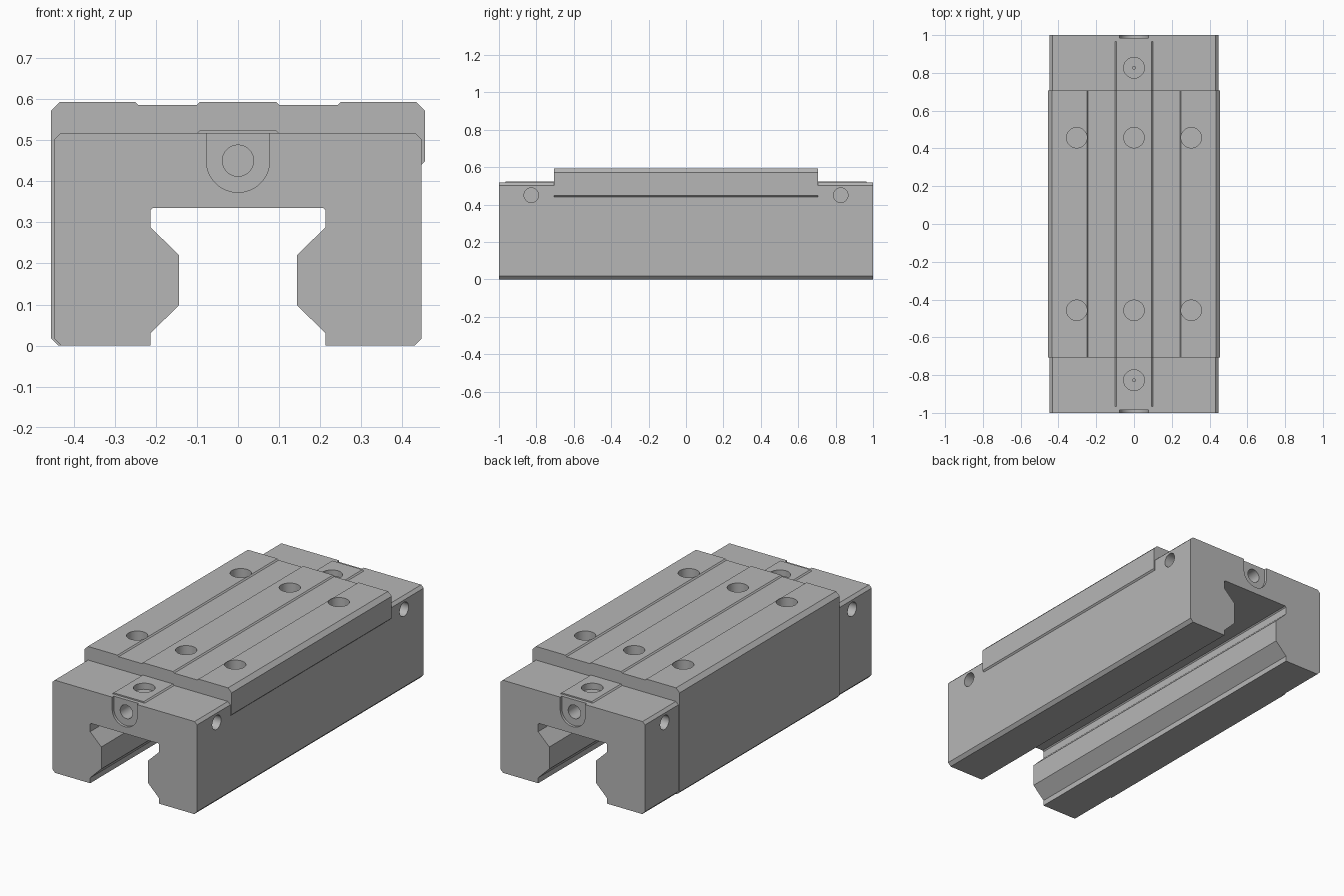
import bpy, bmesh, math
from mathutils import Matrix

if "Cube" in bpy.data.objects:
    bpy.data.objects.remove(bpy.data.objects["Cube"])

steel = bpy.data.materials.new("grey_steel")
steel.use_nodes = True
steel.diffuse_color = (0.47, 0.47, 0.47, 1)
steel.node_tree.nodes["Principled BSDF"].inputs["Base Color"].default_value = (0.47, 0.47, 0.47, 1)


def add(name, bm):
    bmesh.ops.recalc_face_normals(bm, faces=bm.faces[:])
    mesh = bpy.data.meshes.new(name)
    bm.to_mesh(mesh)
    bm.free()
    mesh.materials.append(steel)
    obj = bpy.data.objects.new(name, mesh)
    bpy.context.collection.objects.link(obj)
    return obj


def extrude(name, profile, y0, y1):
    """Sweep an (x, z) outline along y."""
    bm = bmesh.new()
    face = bm.faces.new([bm.verts.new((x, y0, z)) for x, z in profile])
    new = bmesh.ops.extrude_face_region(bm, geom=[face])["geom"]
    verts = [v for v in new if isinstance(v, bmesh.types.BMVert)]
    bmesh.ops.translate(bm, verts=verts, vec=(0, y1 - y0, 0))
    return add(name, bm)


def cylinder(centre, radius, depth, axis="Z"):
    turn = {"X": Matrix.Rotation(math.pi / 2, 4, "Y"),
            "Y": Matrix.Rotation(math.pi / 2, 4, "X"),
            "Z": Matrix.Identity(4)}[axis]
    bm = bmesh.new()
    bmesh.ops.create_cone(bm, cap_ends=True, segments=48, radius1=radius, radius2=radius,
                          depth=depth, matrix=Matrix.Translation(centre) @ turn)
    return add("cutter", bm)


def combine(target, other, operation="DIFFERENCE"):
    mod = target.modifiers.new("bool", "BOOLEAN")
    mod.operation, mod.solver, mod.object = operation, "EXACT", other
    bpy.context.view_layer.objects.active = target
    bpy.ops.object.modifier_apply(modifier=mod.name)
    bpy.data.objects.remove(other)


# Rail channel, from the right foot up and over to the left foot
half = [(0.213, 0), (0.213, 0.03), (0.144, 0.098), (0.144, 0.221),
        (0.213, 0.288), (0.213, 0.329), (0.207, 0.335)]
channel = half + [(-x, z) for x, z in reversed(half)]

# Main carriage block: reference side on -x, stepped side on +x
groove = [(0.433, 0.593), (0.25, 0.593), (0.243, 0.586), (0.1, 0.586), (0.093, 0.593)]
top = [(-x, z) for x, z in groove] + groove[::-1]
left_side = [(-0.437, 0), (-0.455, 0.018), (-0.455, 0.571)]
right_side = [(0.455, 0.571), (0.455, 0.449), (0.447, 0.441), (0.447, 0.018), (0.43, 0)]
L = 0.706
block = extrude("carriage_block", channel + left_side + top + right_side, -L, L)

# Mounting holes
for x in (-0.303, 0, 0.303):
    for y in (-0.457, 0.457):
        combine(block, cylinder((x, y, 0.52), 0.054, 0.24))

# End caps with raised plate, grease port recess and side ports
cap_side = [(0.43, 0), (0.447, 0.018), (0.447, 0.502), (0.432, 0.517)]
cap_outer = [(-x, z) for x, z in cap_side] + cap_side[::-1]
plate = [(-0.1, 0.5), (-0.1, 0.517), (-0.093, 0.524), (0.093, 0.524), (0.1, 0.517), (0.1, 0.5)]
R = 0.077
arc = [(R * math.cos(a), 0.45 + R * math.sin(a))
       for a in (-math.pi * i / 24 for i in range(25))]
port_recess = arc + [(-R, 0.6), (R, 0.6)]

parts = [block]
for name, s in (("front_end_cap", -1), ("rear_end_cap", 1)):
    cap = extrude(name, channel + cap_outer, s * L, s)
    combine(cap, extrude("plate", plate, s * L, s * 0.965), "UNION")
    combine(cap, extrude("cutter", port_recess, s * 0.985, s * 1.05))
    combine(cap, cylinder((0, s * 0.95, 0.45), 0.038, 0.2, "Y"))
    combine(cap, cylinder((0, s * 0.827, 0.54), 0.055, 0.1))
    combine(cap, cylinder((0, s * 0.827, 0.48), 0.008, 0.06))
    for side in (-1, 1):
        combine(cap, cylinder((side * 0.42, s * 0.827, 0.45), 0.039, 0.24, "X"))
    parts.append(cap)

# Smooth bores, crisp machined edges
for obj in bpy.context.view_layer.objects:
    obj.select_set(obj in parts)
bpy.context.view_layer.objects.active = block
bpy.ops.object.shade_smooth_by_angle(angle=math.radians(20))
